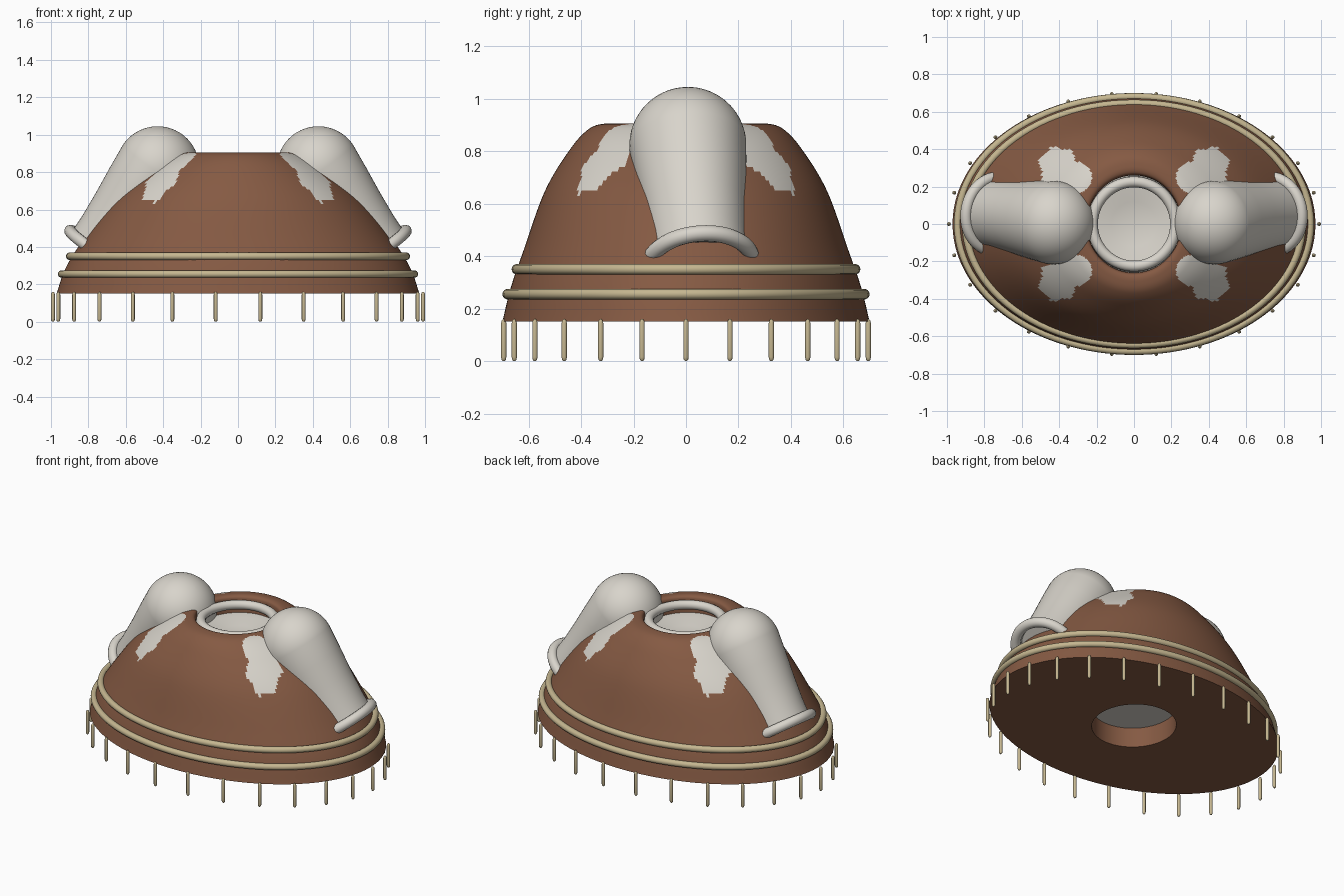
import bpy, bmesh, math
from mathutils import Vector, Matrix

if "Cube" in bpy.data.objects:
    bpy.data.objects.remove(bpy.data.objects["Cube"])


def material(name, rgb):
    m = bpy.data.materials.new(name)
    m.diffuse_color = (*rgb, 1)
    m.use_nodes = True
    m.node_tree.nodes["Principled BSDF"].inputs["Base Color"].default_value = m.diffuse_color
    return m


BROWN = material("brown shell", (0.235, 0.102, 0.056))
BONE = material("bone white", (0.69, 0.66, 0.60))
TAN = material("tan trim", (0.56, 0.47, 0.28))


def finish(name, bm, mats, matrix=None, angle=40):
    bmesh.ops.recalc_face_normals(bm, faces=bm.faces)
    if matrix:
        bm.transform(matrix)
    mesh = bpy.data.meshes.new(name)
    bm.to_mesh(mesh)
    bm.free()
    for m in mats:
        mesh.materials.append(m)
    ob = bpy.data.objects.new(name, mesh)
    bpy.context.collection.objects.link(ob)
    bpy.ops.object.select_all(action='DESELECT')
    ob.select_set(True)
    bpy.context.view_layer.objects.active = ob
    bpy.ops.object.shade_smooth_by_angle(angle=math.radians(angle))
    return ob


def lathe(rings, n, loop=False):
    """Skin elliptical rings (rx, ry, z); cap the ends unless looped."""
    bm = bmesh.new()
    rows = [[bm.verts.new((rx * math.cos(2 * math.pi * i / n),
                           ry * math.sin(2 * math.pi * i / n), z))
             for i in range(n)] for rx, ry, z in rings]
    pairs = list(zip(rows, rows[1:]))
    if loop:
        pairs.append((rows[-1], rows[0]))
    for a, b in pairs:
        for i in range(n):
            j = (i + 1) % n
            bm.faces.new((a[i], a[j], b[j], b[i]))
    if not loop:
        bm.faces.new(rows[0])
        bm.faces.new(rows[-1])
    return bm


def hoop(rx, ry, r, n=72, k=14):
    """Elliptical ring with a round cross-section."""
    angles = [2 * math.pi * i / k for i in range(k)]
    return lathe([(rx + r * math.cos(a), ry + r * math.cos(a), r * math.sin(a))
                  for a in angles], n, True)


def spline(points, steps):
    """Smooth curve through the points."""
    p = [Vector(q) for q in points]
    p = [2 * p[0] - p[1]] + p + [2 * p[-1] - p[-2]]
    out = []
    for a, b, c, d in zip(p, p[1:], p[2:], p[3:]):
        for s in range(steps):
            t = s / steps
            out.append(0.5 * (2 * b + (c - a) * t + (2 * a - 5 * b + 4 * c - d) * t * t
                              + (3 * b - a - 3 * c + d) * t ** 3))
    return out + [p[-2]]


# Domed shell with a vertical hole; bone patches on its four shoulders
outer = spline([(.97, .70, .15), (.925, .668, .28), (.84, .62, .42),
                (.665, .537, .65), (.48, .44, .81), (.36, .37, .885),
                (.29, .31, .905), (.257, .27, .897), (.25, .26, .86)], 10)
bm = lathe(outer + [Vector((.25, .26, .15))], 240, True)
for f in bm.faces:
    c = f.calc_center_median()
    x, y = abs(c.x), abs(c.y)
    wobble = 0.008 * math.sin(6 * math.atan2(y - .31, x - .41))
    if c.z > 0.6 and math.hypot(x, y) > 0.3:
        if (math.hypot(x - .405, y - .305) < .103 + wobble
                or math.hypot(x - .31, y - .25) < .085):
            f.material_index = 1
finish("shell", bm, [BROWN, BONE])

# Plug and rim in the hole
finish("hole_plug", lathe([(.25, .26, .28), (.245, .255, .80), (.2, .2, .795),
                           (.12, .12, .775), (.04, .04, .765)], 64), [BONE])
finish("hole_rim", hoop(.222, .225, .029), [BONE], Matrix.Translation((0, 0, .865)))

# Two bands around the shell
for name, rx, ry, z in (("upper_band", .90, .645, .35), ("lower_band", .943, .68, .255)):
    finish(name, hoop(rx, ry, .02, 96), [TAN], Matrix.Translation((0, 0, z)))

# Two leaning tubes with round tops and a rolled lip at the lower end
for side, label in ((-1, "left"), (1, "right")):
    top = Vector((side * .43, .007, .822))
    end = Vector((side * .735, .053, .375))
    # the local z axis points from the lower end to the round top
    rot = (top - end).to_track_quat('Z', 'Y').to_matrix().to_4x4()
    length, r = (top - end).length, .223
    rings = [(.165, .165, .02), (.175, .175, 0), (.187, .187, 0), (.188, .188, .1),
             (.198, .198, .25), (.212, .212, .4)]
    for i in range(15):
        a = math.radians(6 * i)
        rings.append((r * math.cos(a), r * math.cos(a), length + r * math.sin(a)))
    rings.append((.003, .003, length + r))
    place = Matrix.Translation(end) @ rot
    finish(label + "_tube", lathe(rings, 56), [BONE], place)
    finish(label + "_tube_lip", hoop(.197, .197, .031), [BONE], place)

# Fringe of round-ended pegs below the edge
PEGS = 26
for i in range(PEGS):
    a = 2 * math.pi * i / PEGS
    bm = lathe([(.004, .004, 0), (.009, .009, .006), (.0105, .0105, .015),
                (.0105, .0105, .145), (.008, .008, .155), (.003, .003, .16)], 10)
    finish("peg_%02d" % (i + 1), bm, [TAN],
           Matrix.Translation((.9895 * math.cos(a), .70 * math.sin(a), 0)))
